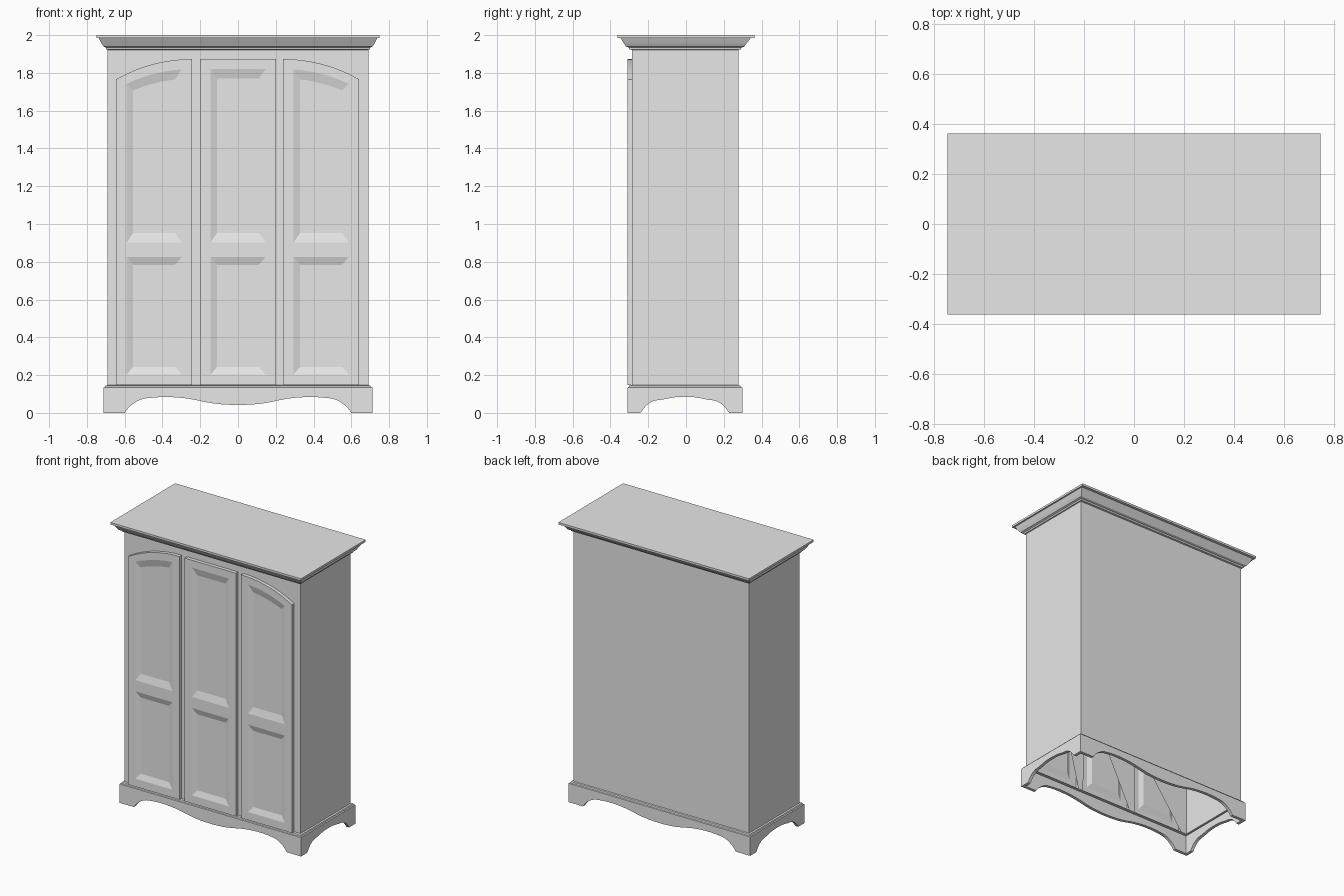
import bpy
import bmesh
import math

if "Cube" in bpy.data.objects:
    bpy.data.objects.remove(bpy.data.objects["Cube"])

paint = bpy.data.materials.new("light_grey_paint")
paint.use_nodes = True
GREY = (0.8, 0.8, 0.8, 1)
paint.diffuse_color = GREY
paint.node_tree.nodes["Principled BSDF"].inputs["Base Color"].default_value = GREY

BODY_X, BODY_FRONT, BODY_BACK = 0.69, -0.285, 0.277
BODY_BOTTOM, BODY_TOP = 0.147, 1.925
DOOR_FRONT, DOOR_HALF, DOOR_TOP = -0.31, 0.201, 1.873
PANEL_HALF, ARCH_RADIUS, STEPS = 0.145, 0.81, 8
BASE_X, BASE_FRONT, BASE_BACK, BASE_TOP = 0.712, -0.31, 0.298, 0.134
# Door centre and the side its arch falls towards
DOORS = {"right_door": (-0.444, -1), "middle_door": (0, 0), "left_door": (0.44, 1)}


def finish(name, bm):
    """Weld the mesh and put it in the scene as a named object."""
    bmesh.ops.remove_doubles(bm, verts=bm.verts, dist=0.0001)
    bmesh.ops.recalc_face_normals(bm, faces=bm.faces)
    mesh = bpy.data.meshes.new(name)
    bm.to_mesh(mesh)
    bm.free()
    mesh.materials.append(paint)
    obj = bpy.data.objects.new(name, mesh)
    bpy.context.collection.objects.link(obj)
    return obj


def face(bm, points):
    return bm.faces.new([bm.verts.new(p) for p in points])


def bridge(bm, a, b):
    """Close the band between two loops of equal length."""
    for i in range(len(a)):
        j = (i + 1) % len(a)
        face(bm, [a[i], a[j], b[j], b[i]])


def rectangle(x, front, back, z):
    return [(-x, front, z), (x, front, z), (x, back, z), (-x, back, z)]


def loft(name, rings, cap_top=False):
    bm = bmesh.new()
    loops = [rectangle(*r) for r in rings]
    for a, b in zip(loops, loops[1:]):
        bridge(bm, a, b)
    if cap_top:
        face(bm, loops[-1])
    return finish(name, bm)


def door_top(x, side):
    """Height of the door's upper edge at a local x."""
    if side == 0:
        return DOOR_TOP
    d = DOOR_HALF + side * x
    return DOOR_TOP - ARCH_RADIUS + math.sqrt(ARCH_RADIUS ** 2 - d * d)


def spread(half):
    return [-half + 2 * half * i / STEPS for i in range(STEPS + 1)]


COLUMNS = [-DOOR_HALF] + spread(PANEL_HALF) + [DOOR_HALF]


def panel_loop(cx, half, y, low, high):
    """Panel outline whose upper edge follows the function high."""
    top = [(cx + x, y, high(x)) for x in reversed(spread(half))]
    return [(cx - half, y, low), (cx + half, y, low)] + top


def make_door(name, cx, side):
    bm = bmesh.new()

    def rows(x):
        top = door_top(x, side)
        return [BODY_BOTTOM, 0.204, 0.824, 0.903, top - 0.053, top]

    # Rails and stiles
    for c, (a, b) in enumerate(zip(COLUMNS, COLUMNS[1:])):
        za, zb = rows(a), rows(b)
        for r in range(5):
            if r in (1, 3) and 0 < c < len(COLUMNS) - 2:
                continue
            face(bm, [(cx + a, DOOR_FRONT, za[r]), (cx + b, DOOR_FRONT, zb[r]),
                      (cx + b, DOOR_FRONT, zb[r + 1]), (cx + a, DOOR_FRONT, za[r + 1])])
    # Sunk panels with sloped borders
    deep = DOOR_FRONT + 0.013
    for low, high, slope in ((0.204, lambda x: 0.824, 0.04),
                             (0.903, lambda x: door_top(x, side) - 0.053, 0.05)):
        outer = panel_loop(cx, PANEL_HALF, DOOR_FRONT, low, high)
        inner = panel_loop(cx, PANEL_HALF - 0.034, deep, low + slope,
                           lambda x: high(x) - slope)
        bridge(bm, outer, inner)
        face(bm, inner)
    # Door edges back to the cabinet
    rim = [(cx - DOOR_HALF, BODY_BOTTOM), (cx + DOOR_HALF, BODY_BOTTOM)]
    rim += [(cx + x, door_top(x, side)) for x in reversed(COLUMNS)]
    bridge(bm, [(x, DOOR_FRONT, z) for x, z in rim], [(x, BODY_FRONT, z) for x, z in rim])
    finish(name, bm)


for door, (centre, lean) in DOORS.items():
    make_door(door, centre, lean)

# Cabinet: side and back walls, and a front frame open behind each door
bm = bmesh.new()
low, high = [rectangle(BODY_X, BODY_FRONT, BODY_BACK, z) for z in (BODY_BOTTOM, BODY_TOP)]
for i in (1, 2, 3):
    j = (i + 1) % 4
    face(bm, [low[i], low[j], high[j], high[i]])
frame = [(-BODY_X, BODY_BOTTOM), (-BODY_X, BODY_TOP), (BODY_X, BODY_TOP), (BODY_X, BODY_BOTTOM)]
for centre, lean in reversed(list(DOORS.values())):
    frame.append((centre + DOOR_HALF, BODY_BOTTOM))
    frame += [(centre + x, door_top(x, lean)) for x in reversed(COLUMNS)]
    frame.append((centre - DOOR_HALF, BODY_BOTTOM))
front = face(bm, [(x, BODY_FRONT, z) for x, z in frame])
bmesh.ops.triangulate(bm, faces=[front])
finish("cabinet", bm)

# Cornice
loft("cornice", [(BODY_X, BODY_FRONT, BODY_BACK, 1.922),
                 (0.698, -0.3, 0.29, 1.924),
                 (0.7, -0.303, 0.293, 1.934),
                 (0.712, -0.318, 0.308, 1.939),
                 (0.722, -0.328, 0.32, 1.955),
                 (0.737, -0.347, 0.343, 1.985),
                 (0.748, -0.363, 0.363, 1.985),
                 (0.748, -0.363, 0.363, 2.0)], cap_top=True)

# Moulding on top of the plinth
loft("plinth_moulding", [(BASE_X, BASE_FRONT, BASE_BACK, BASE_TOP),
                         (0.705, -0.303, 0.291, 0.137),
                         (0.702, -0.3, 0.288, 0.145),
                         (BODY_X, BODY_FRONT, BODY_BACK, BODY_BOTTOM)])


def smooth_wave(points):
    """Mirror half an outline and round it with a Catmull-Rom curve."""
    pts = [(-x, z) for x, z in points] + [(x, z) for x, z in reversed(points[:-1])]
    out = []
    for i in range(len(pts) - 1):
        p = [pts[max(0, min(len(pts) - 1, i + k))] for k in (-1, 0, 1, 2)]
        for t in (0, 1 / 3, 2 / 3):
            out.append(tuple(
                b + 0.5 * t * (c - a + t * (2 * a - 5 * b + 4 * c - d + t * (3 * (b - c) + d - a)))
                for a, b, c, d in zip(*p)))
    return out + [pts[-1]]


def skirt_board(name, start, end, centre, wave, place, thickness):
    """Shaped board; place maps (along, height) to a point."""
    outline = [(start, 0)] + [(centre + u, z) for u, z in smooth_wave(wave)]
    outline += [(end, 0), (end, BASE_TOP), (start, BASE_TOP)]
    bm = bmesh.new()
    board = face(bm, [place(u, z) for u, z in outline])
    extruded = bmesh.ops.extrude_face_region(bm, geom=[board], use_keep_orig=True)
    moved = [v for v in extruded["geom"] if isinstance(v, bmesh.types.BMVert)]
    bmesh.ops.translate(bm, verts=moved, vec=thickness)
    bmesh.ops.triangulate(bm, faces=[f for f in bm.faces if len(f.verts) > 4])
    finish(name, bm)


# Plinth boards with shaped lower edges
LONG_WAVE = [(0.6, 0), (0.57, 0.037), (0.52, 0.069), (0.46, 0.08), (0.37, 0.084),
             (0.26, 0.075), (0.13, 0.05), (0, 0.042)]
SHORT_WAVE = [(0.235, 0), (0.205, 0.038), (0.165, 0.063), (0.12, 0.07), (0.06, 0.082), (0, 0.085)]
THICK = 0.022
for name, y, way in (("front_skirt", BASE_FRONT, 1), ("back_skirt", BASE_BACK, -1)):
    skirt_board(name, -BASE_X, BASE_X, 0, LONG_WAVE,
                lambda u, z: (u, y, z), (0, way * THICK, 0))
for name, side in (("right_skirt", -1), ("left_skirt", 1)):
    skirt_board(name, BASE_FRONT, BASE_BACK, -0.006, SHORT_WAVE,
                lambda u, z: (side * BASE_X, u, z), (-side * THICK, 0, 0))
